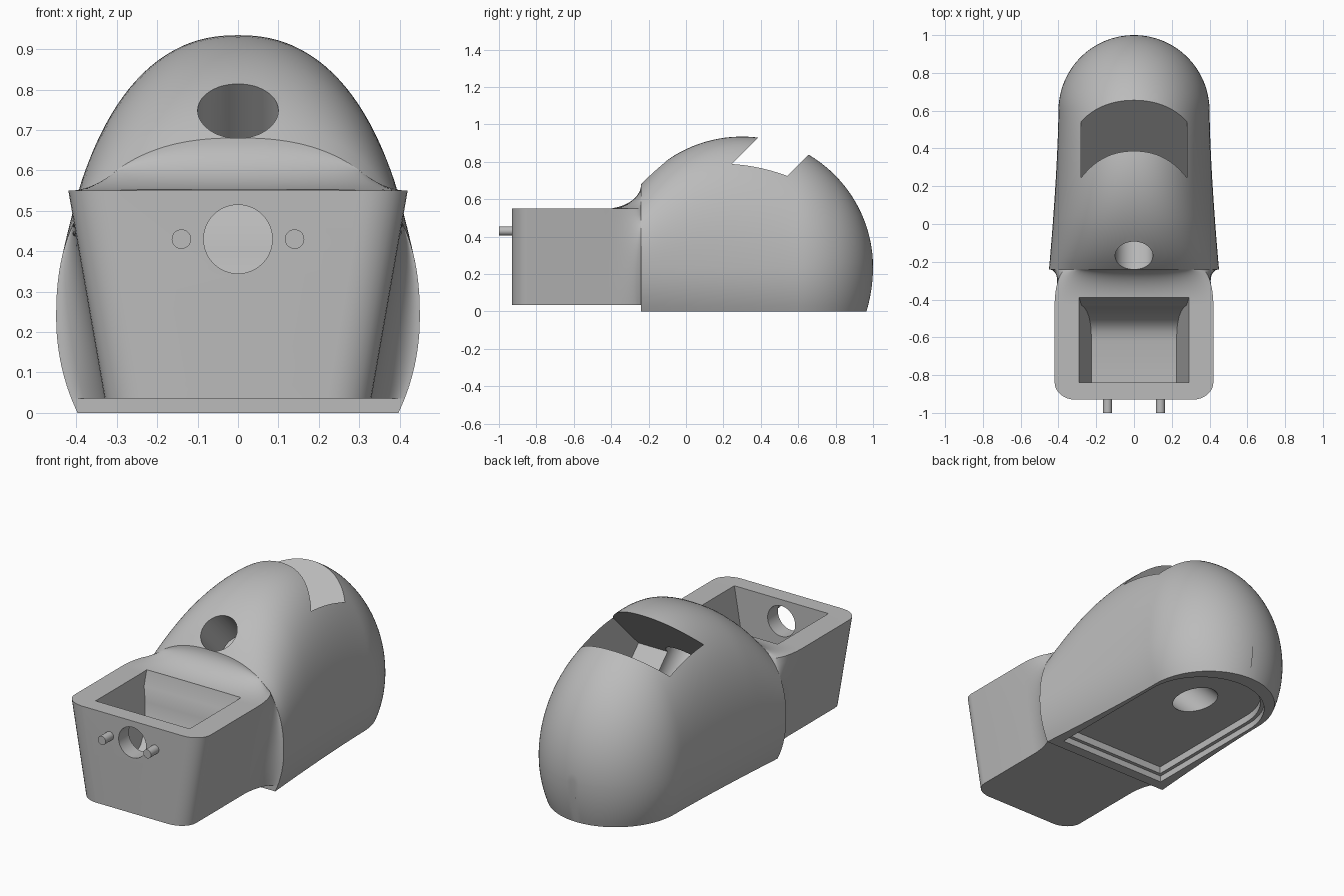
import bpy, bmesh, math
from mathutils import Matrix

if "Cube" in bpy.data.objects:
    bpy.data.objects.remove(bpy.data.objects["Cube"], do_unlink=True)

grey = bpy.data.materials.new("plain_grey")
grey.use_nodes = True
colour = (0.5, 0.5, 0.5, 1)
grey.diffuse_color = colour
grey.node_tree.nodes["Principled BSDF"].inputs["Base Color"].default_value = colour

MID = 0.235      # height of the widest part of the dome
FLOOR = 0.035    # underside of the front box
RIM = 0.55       # top of the front box
FRONT = -0.24    # front face of the dome
NECK = -0.43     # where the box starts to flare into the dome


def make(name, bm):
    bmesh.ops.recalc_face_normals(bm, faces=bm.faces)
    mesh = bpy.data.meshes.new(name)
    bm.to_mesh(mesh)
    bm.free()
    mesh.materials.append(grey)
    ob = bpy.data.objects.new(name, mesh)
    bpy.context.collection.objects.link(ob)
    return ob


def loft(name, rings):
    """Skin closed rings of equal length and cap both ends."""
    bm = bmesh.new()
    rows = [[bm.verts.new(p) for p in ring] for ring in rings]
    n = len(rows[0])
    for a, b in zip(rows, rows[1:]):
        for i in range(n):
            j = (i + 1) % n
            bm.faces.new((a[i], a[j], b[j], b[i]))
    bm.faces.new(rows[0])
    bm.faces.new(rows[-1])
    return make(name, bm)


def cylinder(name, radius, length, centre, tilt):
    bm = bmesh.new()
    bmesh.ops.create_cone(bm, cap_ends=True, segments=48, radius1=radius, radius2=radius,
                          depth=length,
                          matrix=Matrix.Translation(centre) @ Matrix.Rotation(tilt, 4, 'X'))
    return make(name, bm)


def activate(ob):
    bpy.ops.object.select_all(action='DESELECT')
    ob.select_set(True)
    bpy.context.view_layer.objects.active = ob


def cut(ob, cutter):
    mod = ob.modifiers.new("cut", 'BOOLEAN')
    mod.operation = 'DIFFERENCE'
    mod.solver = 'EXACT'
    mod.object = cutter
    activate(ob)
    bpy.ops.object.modifier_apply(modifier=mod.name)
    bpy.data.objects.remove(cutter, do_unlink=True)


def smooth(ob):
    activate(ob)
    bpy.ops.object.shade_smooth_by_angle(angle=math.radians(30))


def mirrored(half, y):
    """Ring from a half outline that runs from bottom right to top centre."""
    return [(x, y, z) for x, z in half] + [(-x, y, z) for x, z in half[-2::-1]]


# Dome shape: half width, height above the middle, and roundness along y
def dome_size(y):
    if y > 0.6:
        wide = 0.4 * math.sqrt(max(0, 1 - ((y - 0.6) / 0.4) ** 2))
    else:
        wide = 0.4 + 0.05 * ((0.6 - y) / 0.84) ** 1.5
    tall = math.sqrt(max(0, 0.49 - (y - 0.3) ** 2))
    return wide, tall, max(2.0, 2.4 - 0.5 * max(y, 0))


def dome_x(y, z):
    wide, tall, p = dome_size(y)
    if z < MID:
        return wide * math.sqrt(1 - ((MID - z) / 0.5) ** 2)
    return wide * max(0, 1 - ((z - MID) / tall) ** p) ** (1 / p)


def dome_z(y, x):
    wide, tall, p = dome_size(y)
    return MID + tall * max(0, 1 - (x / wide) ** p) ** (1 / p)


def dome_ring(y):
    wide, tall, p = dome_size(y)
    half = [(dome_x(y, MID * i / 8), MID * i / 8) for i in range(8)]
    for i in range(33):
        a = math.pi / 2 * i / 32
        half.append((wide * max(0, math.cos(a)) ** (2 / p), MID + tall * math.sin(a) ** (2 / p)))
    half[-1] = (0, MID + tall)
    ring = mirrored(half, y)
    # tuck the lower back edge in
    tuck = 0.035 * max(0, (y - 0.6) / 0.4)
    return [(x, v - tuck * (max(0, MID - z) / MID) ** 2, z) for x, v, z in ring]


stations = [FRONT + (0.6 - FRONT) * i / 24 for i in range(24)]
stations += [0.6 + 0.4 * math.sin(math.radians(88) * i / 28) for i in range(29)]
dome = loft("dome_body", [dome_ring(y) for y in stations])


# Viewing slot and angled bore through the dome
def slot_cutter():
    low, high = 0.41, 1.45
    mid_u, mid_v = (low + high) / 2, 0.363 / math.sqrt(2)
    r = math.sqrt(0.5)
    centre = (0, (mid_u - mid_v) * r, (mid_u + mid_v) * r)
    bm = bmesh.new()
    bmesh.ops.create_cube(bm, size=1, matrix=Matrix.Translation(centre)
                          @ Matrix.Rotation(math.pi / 4, 4, 'X')
                          @ Matrix.Diagonal((0.56, high - low, 0.255, 1)))
    return make("slot_cutter", bm)


cut(dome, slot_cutter())
cut(dome, cylinder("bore_cutter", 0.1, 1.5, (0, 0.14, 0.44), math.pi / 4))


# Stepped recess in the underside
def recess_cutter(wide, front, depth):
    plan = [(wide, front)]
    plan += [(wide * math.cos(math.pi * i / 32), 0.55 + wide * math.sin(math.pi * i / 32))
             for i in range(33)]
    plan.append((-wide, front))
    return loft("recess_cutter", [[(x, y, z) for x, y in plan] for z in (-0.1, depth)])


cut(dome, recess_cutter(0.335, -0.18, 0.035))
cut(dome, recess_cutter(0.315, -0.16, 0.075))
smooth(dome)


# Front box with tapered sides, flaring into the dome
def box_ring(y, flare=0, shrink=0):
    half = []
    for i in range(17):
        t = i / 16
        z = FLOOR + (RIM - FLOOR) * t
        bx = 0.33 + 0.09 * t - shrink
        half.append((bx + (dome_x(FRONT, z) - bx) * flare, z))
    corner_box, corner_dome = 0.42 - shrink, dome_x(FRONT, RIM)
    for i in range(1, 17):
        t = 1 - i / 16
        bx, dx = corner_box * t, corner_dome * t
        half.append((bx + (dx - bx) * flare, RIM + (dome_z(FRONT, dx) - RIM) * flare))
    return mirrored(half, y)


rings = []
for i in range(9):
    a = math.pi / 2 * i / 8
    rings.append(box_ring(-0.84 - 0.09 * math.cos(a), shrink=0.11 * (1 - math.sin(a))))
for i in range(17):
    t = math.sin(math.pi / 2 * i / 16)
    rings.append(box_ring(NECK + (FRONT - NECK) * t, flare=1 - math.sqrt(max(0, 1 - t * t))))
box = loft("front_box", rings)

# Open compartment with a curved back wall
profile = [(-0.84, 0.7), (-0.84, 0.17), (-0.62, 0.17), (-0.57, 0.18), (-0.53, 0.2),
           (-0.49, 0.25), (-0.46, 0.32), (-0.44, 0.4), (-0.43, 0.48), (-0.39, 0.55), (-0.39, 0.7)]
sides = [[(s * (0.225 + 0.065 * (z - 0.17) / 0.38), y, z) for y, z in profile] for s in (1, -1)]
cut(box, loft("compartment_cutter", sides))
cut(box, cylinder("front_hole_cutter", 0.085, 0.3, (0, -0.9, 0.43), math.pi / 2))
smooth(box)

# Two short pegs beside the front hole
for name, x in (("left_peg", 0.14), ("right_peg", -0.14)):
    smooth(cylinder(name, 0.024, 0.1, (x, -0.95, 0.43), math.pi / 2))
